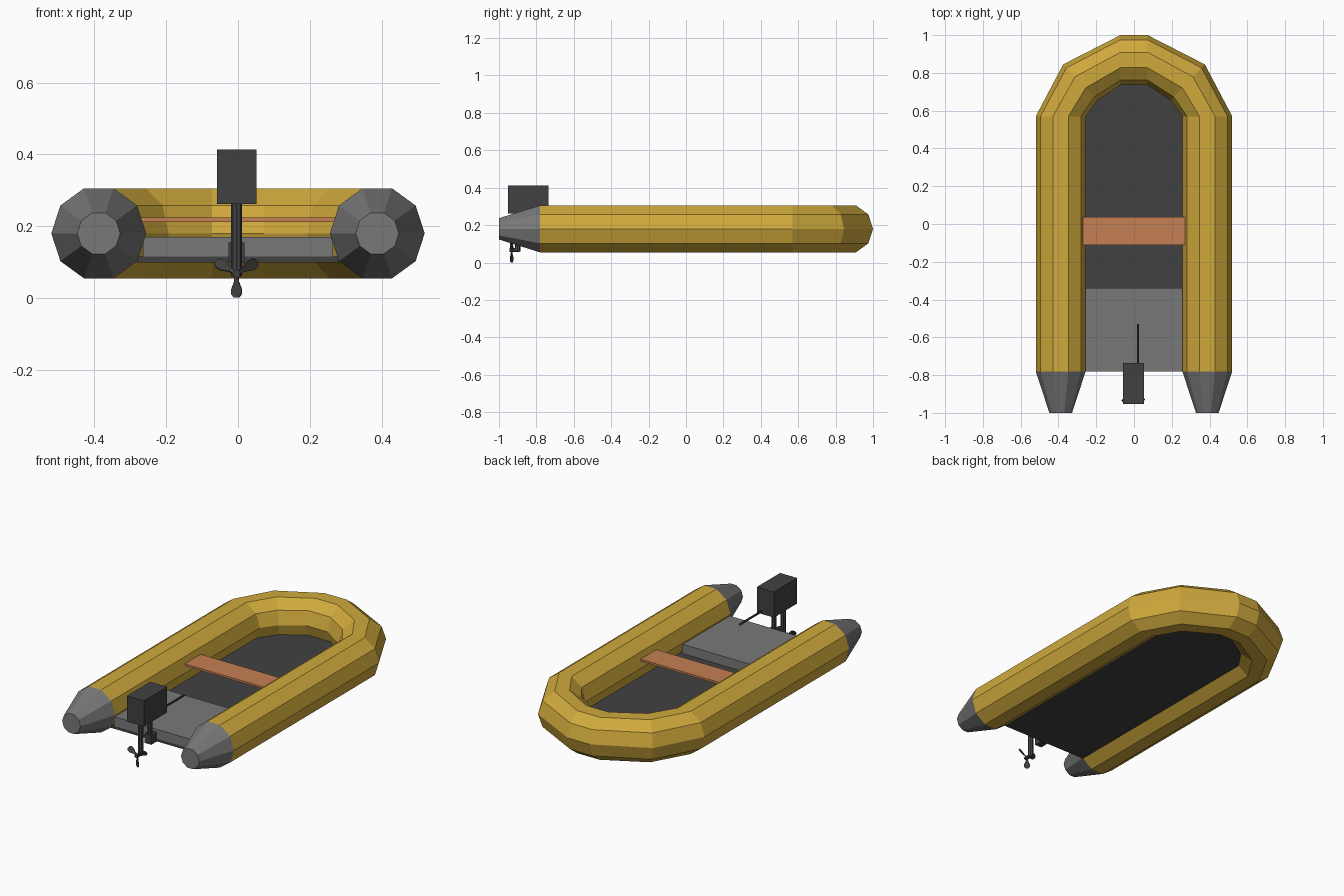
import bpy, bmesh, math
from mathutils import Vector, Matrix

if "Cube" in bpy.data.objects:
    bpy.data.objects.remove(bpy.data.objects["Cube"])


def mat(name, rgb):
    m = bpy.data.materials.new(name)
    m.diffuse_color = (*rgb, 1)
    m.use_nodes = True
    m.node_tree.nodes["Principled BSDF"].inputs["Base Color"].default_value = m.diffuse_color
    return m


YELLOW = mat("yellow rubber", (0.63, 0.40, 0.046))
GREY = mat("mid grey", (0.19, 0.19, 0.19))
DARK = mat("dark grey", (0.053, 0.053, 0.053))
WOOD = mat("orange wood", (0.56, 0.215, 0.088))


def finish(name, bm, material):
    bmesh.ops.recalc_face_normals(bm, faces=bm.faces)
    me = bpy.data.meshes.new(name)
    bm.to_mesh(me)
    bm.free()
    me.materials.append(material)
    ob = bpy.data.objects.new(name, me)
    bpy.context.collection.objects.link(ob)
    return ob


def box(name, lo, hi, material):
    bm = bmesh.new()
    lo, hi = Vector(lo), Vector(hi)
    size = hi - lo
    bmesh.ops.create_cube(bm, size=1, matrix=Matrix.Translation((lo + hi) / 2)
                          @ Matrix.Diagonal((*size, 1)))
    return finish(name, bm, material)


def rod(name, a, b, r, material, sides=8):
    a, b = Vector(a), Vector(b)
    d = b - a
    bm = bmesh.new()
    bmesh.ops.create_cone(bm, cap_ends=True, segments=sides, radius1=r, radius2=r,
                          depth=d.length, matrix=Matrix.Translation((a + b) / 2)
                          @ d.to_track_quat('Z', 'Y').to_matrix().to_4x4())
    return finish(name, bm, material)


def loft(name, rings, material, sides=10):
    """Sweep a decagon; each ring is (x, y, outward x, outward y, radius)."""
    bm = bmesh.new()
    loops = []
    for x, y, nx, ny, r in rings:
        loop = []
        for i in range(sides):
            t = math.tau * i / sides
            c = r * math.cos(t)
            loop.append(bm.verts.new((x + nx * c, y + ny * c, 0.18 + r * math.sin(t))))
        loops.append(loop)
    for p, q in zip(loops, loops[1:]):
        for i in range(sides):
            j = (i + 1) % sides
            bm.faces.new((p[i], p[j], q[j], q[i]))
    bm.faces.new(loops[0])
    bm.faces.new(loops[-1])
    return finish(name, bm, material)


# Inflated U-shaped tube
R, CX = 0.132, 0.388
half = [(CX, -0.78, 1, 0, R), (CX, 0.57, 1, 0, R),
        (0.284, 0.75, 0.69, 0.72, R), (0.072, 0.868, 0, 1, R)]
path = half + [(-x, y, -nx, ny, r) for x, y, nx, ny, r in reversed(half)]
loft("inflated_tube", path, YELLOW)

# Tapered tube ends
for side, label in ((1, "right"), (-1, "left")):
    loft(label + "_tube_end", [(side * CX, -0.78, side, 0, R),
                               (side * CX, -1.0, side, 0, 0.06)], GREY)

# Floor panel following the inside of the tube
bm = bmesh.new()
outline = [bm.verts.new((x - nx * 0.106, y - ny * 0.106, 0.099)) for x, y, nx, ny, r in path]
face = bm.faces.new(outline)
ext = bmesh.ops.extrude_face_region(bm, geom=[face])
bmesh.ops.translate(bm, vec=(0, 0, 0.016),
                    verts=[v for v in ext["geom"] if isinstance(v, bmesh.types.BMVert)])
finish("floor", bm, DARK)

# Rear deck and bench seat
box("rear_deck", (-0.265, -0.78, 0.114), (0.265, -0.34, 0.17), GREY)
box("seat", (-0.272, -0.11, 0.212), (0.272, 0.038, 0.224), WOOD)

# Outboard motor: head, tiller, shaft, mounting bracket, gear case
MX = -0.004
box("motor_head", (-0.059, -0.952, 0.262), (0.052, -0.735, 0.413), DARK)
rod("tiller", (0.021, -0.76, 0.278), (0.021, -0.53, 0.278), 0.006, DARK)
rod("motor_shaft", (MX, -0.90, 0.06), (MX, -0.90, 0.27), 0.015, DARK)
rod("bracket_post", (MX, -0.815, 0.11), (MX, -0.815, 0.27), 0.014, DARK)
box("bracket_clamp", (MX - 0.022, -0.835, 0.10), (MX + 0.022, -0.785, 0.155), DARK)
rod("propeller_hub", (MX, -0.945, 0.068), (MX, -0.89, 0.068), 0.011, DARK)

# Three-bladed propeller, each blade a twisted teardrop
profile = [(-0.005, 0.0), (-0.007, 0.022), (-0.017, 0.045), (-0.016, 0.058), (-0.008, 0.067),
           (0.008, 0.067), (0.016, 0.058), (0.017, 0.045), (0.007, 0.022), (0.005, 0.0)]
bm = bmesh.new()
for k in range(3):
    turn = (Matrix.Translation((MX, -0.932, 0.068))
            @ Matrix.Rotation(math.pi + k * math.tau / 3, 4, 'Y')
            @ Matrix.Rotation(math.radians(30), 4, 'Z'))
    front = [bm.verts.new(turn @ Vector((x, -0.002, z))) for x, z in profile]
    back = [bm.verts.new(turn @ Vector((x, 0.002, z))) for x, z in profile]
    bm.faces.new(front)
    bm.faces.new(back[::-1])
    n = len(profile)
    for i in range(n):
        j = (i + 1) % n
        bm.faces.new((front[i], back[i], back[j], front[j]))
finish("propeller", bm, DARK)
